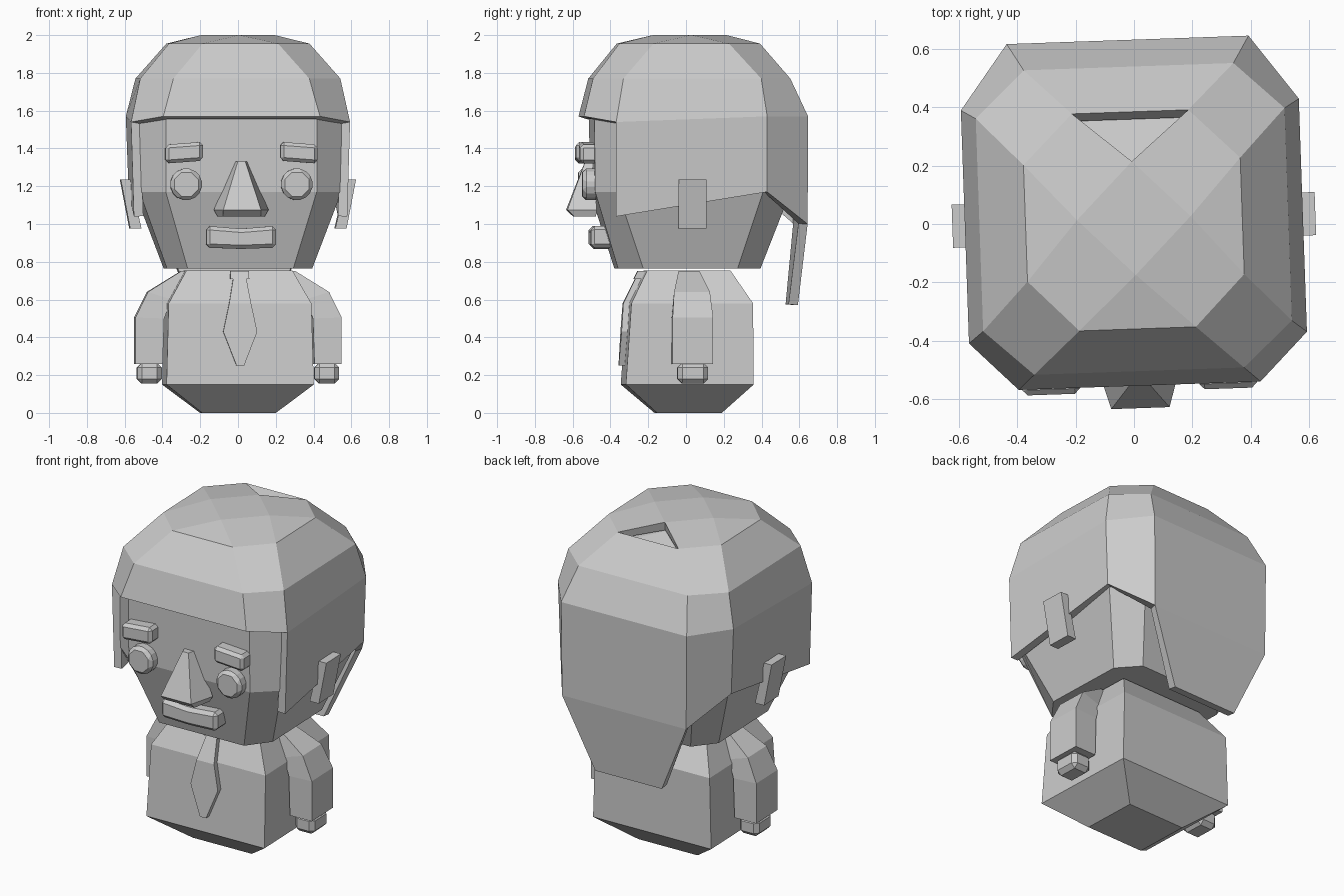
import bpy, bmesh, math
from mathutils import Matrix, Vector

if "Cube" in bpy.data.objects:
    bpy.data.objects.remove(bpy.data.objects["Cube"])

TURN = Matrix.Rotation(math.radians(2), 4, 'Z')  # whole figure is turned slightly

grey = bpy.data.materials.new("plain grey")
grey.diffuse_color = (0.6, 0.6, 0.6, 1)
grey.use_nodes = True
grey.node_tree.nodes["Principled BSDF"].inputs["Base Color"].default_value = grey.diffuse_color


def finish(bm, name, bevel=0.0, mirror=False, fix=True):
    """Turn a bmesh into a named flat-shaded object (optionally mirrored in x)."""
    if bevel:
        bmesh.ops.recalc_face_normals(bm, faces=bm.faces)
        bmesh.ops.bevel(bm, geom=bm.edges[:], offset=bevel, segments=1, affect='EDGES')
    if mirror:
        copy = bmesh.ops.duplicate(bm, geom=bm.verts[:] + bm.edges[:] + bm.faces[:])
        for g in copy["geom"]:
            if isinstance(g, bmesh.types.BMVert):
                g.co.x *= -1
    if fix:
        bmesh.ops.recalc_face_normals(bm, faces=bm.faces)
    bm.transform(TURN)
    mesh = bpy.data.meshes.new(name)
    bm.to_mesh(mesh)
    bm.free()
    mesh.materials.append(grey)
    obj = bpy.data.objects.new(name, mesh)
    bpy.context.collection.objects.link(obj)
    return obj


def loft(rings):
    """Closed solid through rings of equal point count."""
    bm = bmesh.new()
    vs = [[bm.verts.new(p) for p in r] for r in rings]
    n = len(vs[0])
    for a, b in zip(vs, vs[1:]):
        for i in range(n):
            j = (i + 1) % n
            bm.faces.new((a[i], a[j], b[j], b[i]))
    bm.faces.new(vs[0][::-1])
    bm.faces.new(vs[-1])
    return bm


def rect(z, hx, y0, y1, cx=0):
    return [(cx - hx, y0, z), (cx + hx, y0, z), (cx + hx, y1, z), (cx - hx, y1, z)]


def box(x0, x1, y0, y1, z0, z1):
    c, h = (x0 + x1) / 2, (x1 - x0) / 2
    return loft([rect(z0, h, y0, y1, c), rect(z1, h, y0, y1, c)])


def octagon(z, hx, yf, yb, cx, sf, sb):
    """Chamfered square: half width, front/back y, corner x, side front/back y."""
    right = [(cx, yf, z), (hx, sf, z), (hx, sb, z), (cx, yb, z)]
    return right + [(-x, y, z) for x, y, z in right[::-1]]


def dome(bm, ring, z, r, y, notch=False):
    """Flat diamond cap joined to an octagon ring; a notch leaves out the back triangle."""
    d = [bm.verts.new(p) for p in ((0, y - r, z), (r, y, z), (0, y + r, z), (-r, y, z))]
    bm.faces.new(d)
    for k in range(4):
        a, b, c = ring[2 * k], ring[2 * k - 1], ring[(2 * k + 1) % 8]
        if not (notch and k == 2):
            bm.faces.new((b, a, d[k]))
        bm.faces.new((a, c, d[(k + 1) % 4], d[k]))


# --- head: octagonal skull tapering to the jaw, with a faceted crown
bm = loft([octagon(0.765, 0.385, -0.37, 0.385, 0.28, -0.24, 0.26),
           octagon(1.17, 0.535, -0.495, 0.54, 0.40, -0.38, 0.39),
           octagon(1.57, 0.535, -0.50, 0.57, 0.40, -0.38, 0.39),
           octagon(1.74, 0.48, -0.46, 0.50, 0.34, -0.33, 0.36),
           octagon(1.895, 0.345, -0.325, 0.365, 0.19, -0.18, 0.22)])
bm.faces.ensure_lookup_table()
crown = bm.faces[-1]
ring = list(crown.verts)
bmesh.ops.delete(bm, geom=[crown], context='FACES_ONLY')
dome(bm, ring, 1.942, 0.185, 0.02)
finish(bm, "head")

# --- hair: thick shell with fringe, side panels, back tail and crown notch
bm = bmesh.new()
rim = octagon(1.57, 0.58, -0.555, 0.632, 0.415, -0.39, 0.41)
rim = [(x, y, 1.54 if i in (1, 6) else z) for i, (x, y, z) in enumerate(rim)]
levels = [rim,
          octagon(1.77, 0.53, -0.505, 0.54, 0.36, -0.35, 0.38),
          octagon(1.955, 0.372, -0.36, 0.385, 0.2, -0.185, 0.215)]
vs = [[bm.verts.new(p) for p in r] for r in levels]
for a, b in zip(vs, vs[1:]):
    for i in range(8):
        j = (i + 1) % 8
        bm.faces.new((a[i], a[j], b[j], b[i]))
dome(bm, vs[2], 2.0, 0.195, 0.02, notch=True)
side = [(0.565, -0.39, 1.04), (0.565, 0.41, 1.17), (0.41, 0.63, 1.0)]
low = [bm.verts.new(p) for p in side + [(-x, y, z) for x, y, z in side[::-1]]]
for i in range(5):
    bm.faces.new((low[i], low[i + 1], vs[0][i + 2], vs[0][i + 1]))
tail = [bm.verts.new((s * 0.22, 0.585, 0.57)) for s in (1, -1)]
bm.faces.new((tail[0], tail[1], low[3], low[2]))
hair = finish(bm, "hair", fix=False)
shell = hair.modifiers.new("thickness", 'SOLIDIFY')
shell.thickness = 0.05
shell.offset = -1

# --- ears: plates leaning outward
finish(loft([rect(0.975, 0.03, -0.06, 0.088, 0.543),
             rect(1.235, 0.025, -0.06, 0.088, 0.598)]), "ears", mirror=True)

# --- eyes: bevelled discs
circle = [(0.293 + 0.09 * math.cos(t), 1.21 + 0.09 * math.sin(t))
          for t in (math.pi / 8 + k * math.pi / 4 for k in range(8))]
finish(loft([[(x, y, z) for x, z in circle] for y in (-0.56, -0.47)]),
       "eyes", bevel=0.02, mirror=True)

# --- eyebrows
brow = [(0.205, 1.335), (0.403, 1.32), (0.403, 1.42), (0.205, 1.435)]
finish(loft([[(x, y, z) for x, z in brow] for y in (-0.575, -0.48)]),
       "eyebrows", bevel=0.018, mirror=True)


# --- nose: wedge widening toward the nostrils
def nose_ring(z, back, front, y):
    return [(-front, y, z), (front, y, z), (back, -0.48, z), (-back, -0.48, z)]


bm = loft([nose_ring(1.04, 0.125, 0.10, -0.595), nose_ring(1.075, 0.145, 0.10, -0.632),
           nose_ring(1.33, 0.035, 0.02, -0.535)])
finish(bm, "nose")

# --- mouth: bar with a slight upward curve
lips = [(-0.185, 0.875), (0, 0.868), (0.185, 0.875), (0.185, 0.99), (0, 0.975), (-0.185, 0.99)]
finish(loft([[(x, y, z) for x, z in lips] for y in (-0.51, -0.39)]), "mouth", bevel=0.02)

# --- torso
finish(loft([rect(0, 0.195, -0.16, 0.183), rect(0.15, 0.39, -0.332, 0.345),
             rect(0.58, 0.378, -0.302, 0.342), rect(0.755, 0.28, -0.215, 0.225)]), "torso")


# --- sleeves: profile following the shoulder down to the cuff
def cuff(xi, zi, xo, zo, y0, y1):
    return [(xi, y0, zi), (xo, y0, zo), (xo, y1, zo), (xi, y1, zi)]


bm = loft([cuff(0.402, 0.26, 0.546, 0.26, -0.09, 0.125),
           cuff(0.394, 0.50, 0.546, 0.505, -0.09, 0.125),
           cuff(0.355, 0.60, 0.48, 0.64, -0.08, 0.11),
           cuff(0.25, 0.745, 0.30, 0.752, -0.05, 0.06)])
finish(bm, "sleeves", mirror=True)

# --- hands
finish(box(0.405, 0.535, -0.063, 0.10, 0.155, 0.265), "hands", bevel=0.025, mirror=True)


# --- necktie: blade bent over the chest, and a knot
def chest(x, z, lift):
    y = -0.302 - 0.03 * (0.58 - z) / 0.43 if z < 0.58 else -0.302 + 0.087 * (z - 0.58) / 0.175
    return Vector((x, y - lift, z))


half = [(0.02, 0.25), (0.09, 0.43), (0.058, 0.58), (0.035, 0.71)]
bm = bmesh.new()
rows = [[[bm.verts.new(chest(s * x, z, lift)) for s in (-1, 1)] for x, z in half]
        for lift in (0.032, -0.02)]
front, back = rows
for i in range(3):
    bm.faces.new((*front[i], *front[i + 1][::-1]))
    bm.faces.new((*back[i], *back[i + 1][::-1]))
    for s in (0, 1):
        bm.faces.new((front[i][s], front[i + 1][s], back[i + 1][s], back[i][s]))
for i in (0, 3):
    bm.faces.new((*front[i], *back[i][::-1]))
finish(bm, "necktie")
bm = loft([[chest(-0.05, z, 0.04), chest(0.05, z, 0.04),
            chest(0.05, z, -0.03), chest(-0.05, z, -0.03)] for z in (0.71, 0.75)])
finish(bm, "tie_knot")
